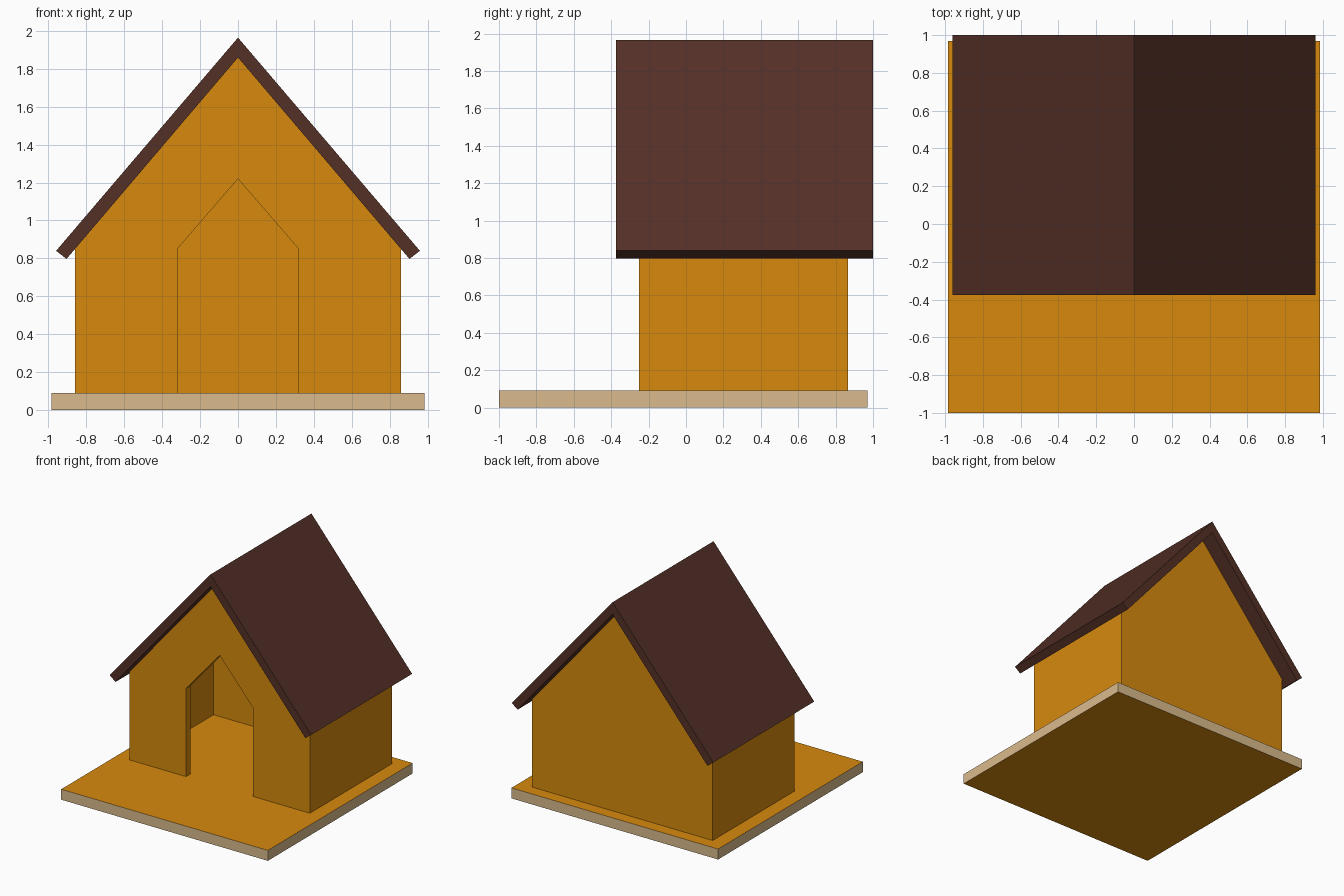
import bpy
import bmesh

default_cube = bpy.data.objects.get("Cube")
if default_cube:
    bpy.data.objects.remove(default_cube, do_unlink=True)


def make_material(name, srgb):
    linear = [((c / 255 + 0.055) / 1.055) ** 2.4 if c > 10 else c / 255 / 12.92 for c in srgb]
    color = (*linear, 1.0)
    mat = bpy.data.materials.new(name)
    mat.use_nodes = True
    mat.diffuse_color = color
    mat.node_tree.nodes["Principled BSDF"].inputs["Base Color"].default_value = color
    return mat


orange = make_material("orange wood", (215, 138, 14))
tan = make_material("pale wood edge", (218, 187, 140))
brown = make_material("dark brown roof", (84, 48, 38))


def extrude_profile(name, profile, y_front, y_back, *materials):
    """Extrude a closed (x, z) outline from y_front to y_back."""
    bm = bmesh.new()
    face = bm.faces.new([bm.verts.new((x, y_front, z)) for x, z in profile])
    new = bmesh.ops.extrude_face_region(bm, geom=[face])["geom"]
    verts = [v for v in new if isinstance(v, bmesh.types.BMVert)]
    bmesh.ops.translate(bm, verts=verts, vec=(0, y_back - y_front, 0))
    bmesh.ops.recalc_face_normals(bm, faces=bm.faces)
    mesh = bpy.data.meshes.new(name)
    bm.to_mesh(mesh)
    bm.free()
    for mat in materials:
        mesh.materials.append(mat)
    obj = bpy.data.objects.new(name, mesh)
    bpy.context.collection.objects.link(obj)
    return obj


def gable(half, bottom, eave, apex):
    return [(-half, bottom), (half, bottom), (half, eave), (0, apex), (-half, eave)]


def cut(target, cutter):
    mod = target.modifiers.new("cut", 'BOOLEAN')
    mod.operation = 'DIFFERENCE'
    mod.solver = 'EXACT'
    mod.object = cutter
    cutter.hide_render = True
    bpy.context.view_layer.objects.active = target
    bpy.ops.object.modifier_apply(modifier=mod.name)
    bpy.data.objects.remove(cutter, do_unlink=True)


FLOOR = 0.09

# Base board: orange top and bottom, pale edges
half = 0.985
board = [(-half, 0), (half, 0), (half, FLOOR), (-half, FLOOR)]
base = extrude_profile("base_board", board, -1.0, 0.97, orange, tan)
for poly in base.data.polygons:
    poly.material_index = 0 if abs(poly.normal.z) > 0.5 else 1

# Hollow walls with gabled ends and a pointed doorway
walls = extrude_profile("walls", gable(0.86, FLOOR, 0.852, 1.86), -0.25, 0.865, orange)
cut(walls, extrude_profile("room_cutter", gable(0.80, 0, 0.83, 1.768), -0.19, 0.81, orange))
cut(walls, extrude_profile("doorway_cutter", gable(0.32, 0, 0.85, 1.22), -0.4, 0.1, orange))

# Pitched roof with square-cut eaves
chevron = [(0, 1.965), (0.96, 0.84), (0.905, 0.797), (0, 1.86), (-0.905, 0.797), (-0.96, 0.84)]
extrude_profile("roof", chevron, -0.375, 1.0, brown)
